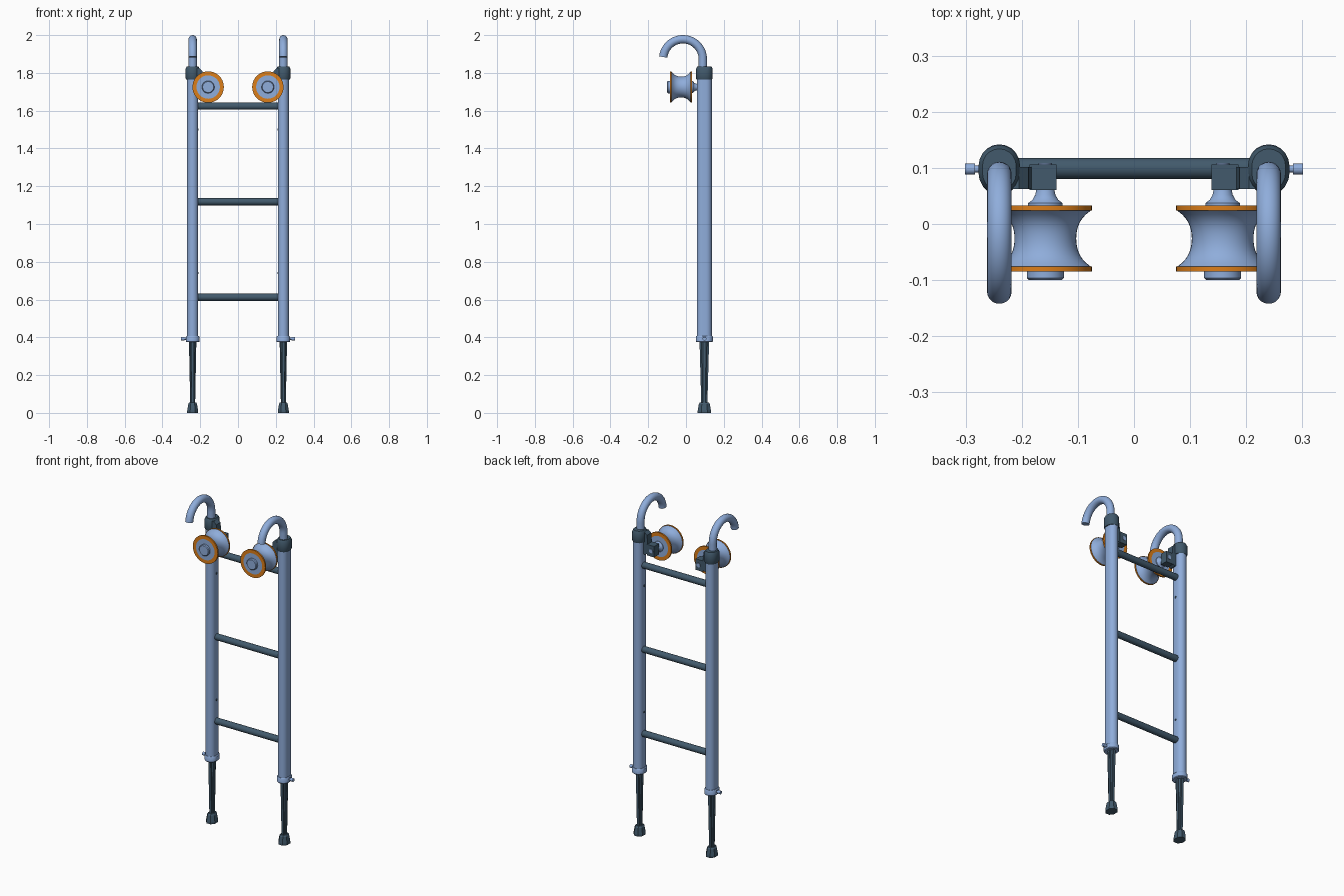
import bpy, bmesh, math
from mathutils import Vector

if "Cube" in bpy.data.objects:
    bpy.data.objects.remove(bpy.data.objects["Cube"])


def material(name, rgb):
    m = bpy.data.materials.new(name)
    m.diffuse_color = (*rgb, 1)
    m.use_nodes = True
    m.node_tree.nodes["Principled BSDF"].inputs["Base Color"].default_value = m.diffuse_color
    return m


BLUE = material("light blue metal", (0.275, 0.418, 0.708))
DARK = material("dark slate", (0.054, 0.102, 0.15))
ORANGE = material("orange rubber", (0.72, 0.21, 0.01))
RX, RY = 0.24, 0.097   # rail centre


def finish(bm, name, mats, smooth=True):
    bmesh.ops.remove_doubles(bm, verts=bm.verts, dist=1e-6)
    bmesh.ops.recalc_face_normals(bm, faces=bm.faces)
    me = bpy.data.meshes.new(name)
    bm.to_mesh(me)
    bm.free()
    for m in mats:
        me.materials.append(m)
    ob = bpy.data.objects.new(name, me)
    bpy.context.collection.objects.link(ob)
    if smooth:
        bpy.ops.object.select_all(action='DESELECT')
        ob.select_set(True)
        bpy.context.view_layer.objects.active = ob
        bpy.ops.object.shade_smooth_by_angle(angle=math.radians(35))
    return ob


def loft(name, rings, mat, smooth=True):
    """Skin a list of equal-length point rings and cap both ends."""
    bm = bmesh.new()
    vs = [[bm.verts.new(p) for p in r] for r in rings]
    n = len(vs[0])
    for a, b in zip(vs, vs[1:]):
        for i in range(n):
            j = (i + 1) % n
            bm.faces.new((a[i], a[j], b[j], b[i]))
    bm.faces.new(vs[0])
    bm.faces.new(vs[-1])
    return finish(bm, name, [mat], smooth)


def stadium(cx, hx, hy, z, n=10):
    """Upright section with flat sides and round front and back."""
    pts = []
    for end in (0, 1):
        for i in range(n + 1):
            a = math.pi * (end + i / n)
            pts.append((cx + hx * math.cos(a),
                        RY + (1 - 2 * end) * (hy - hx) + hx * math.sin(a), z))
    return pts


def octagon(cx, hx, hy, z, c=0.45):
    xy = [(1, -c), (1, c), (c, 1), (-c, 1), (-1, c), (-1, -c), (-c, -1), (c, -1)]
    return [(cx + hx * x, RY + hy * y, z) for x, y in xy]


def cross(cx, hx, hy, w, z):
    """Plus-shaped ribbed section."""
    xy = [(hx, -w), (hx, w), (w, w), (w, hy), (-w, hy), (-w, w),
          (-hx, w), (-hx, -w), (-w, -w), (-w, -hy), (w, -hy), (w, -w)]
    return [(cx + x, RY + y, z) for x, y in xy]


def rod_x(name, y, z, stations, mat, n=20):
    """Turned rod along x from (x, radius) stations."""
    return loft(name, [[(x, y + r * math.cos(2 * math.pi * i / n),
                         z + r * math.sin(2 * math.pi * i / n)) for i in range(n)]
                       for x, r in stations], mat)


def turned_y(name, cx, cz, profile, mats, n=40):
    """Turn (radius, y, material of next band) around an axis along y."""
    bm = bmesh.new()
    rings = []
    for r, y, _ in profile:
        if r == 0:
            rings.append([bm.verts.new((cx, y, cz))] * n)
        else:
            rings.append([bm.verts.new((cx + r * math.cos(2 * math.pi * i / n), y,
                                        cz + r * math.sin(2 * math.pi * i / n)))
                          for i in range(n)])
    for k in range(len(rings) - 1):
        a, b = rings[k], rings[k + 1]
        for i in range(n):
            j = (i + 1) % n
            vs = list(dict.fromkeys((a[i], a[j], b[j], b[i])))
            bm.faces.new(vs).material_index = profile[k][2]
    return finish(bm, name, mats)


def box(name, x0, x1, y0, y1, z0, z1, mat):
    return loft(name, [[(x0, y0, z), (x1, y0, z), (x1, y1, z), (x0, y1, z)]
                       for z in (z0, z1)], mat, False)


# Grooved roller: front hub, orange rim, concave waist, orange rim, axle
roller = [(0, -0.100, 0), (0.029, -0.100, 0), (0.033, -0.096, 0), (0.033, -0.085, 0),
          (0.062, -0.085, 1), (0.083, -0.085, 1), (0.083, -0.076, 1)]
for i in range(15):
    t = -1 + 2 * i / 14
    roller.append((0.055 + 0.026 * (0.6 * t * t + 0.4 * t ** 4), -0.026 + 0.050 * t, 0))
roller[-1] = (roller[-1][0], roller[-1][1], 1)
roller += [(0.083, 0.024, 1), (0.083, 0.033, 1), (0.062, 0.033, 0), (0.031, 0.033, 0),
           (0.031, 0.037, 0), (0.023, 0.043, 0), (0.018, 0.052, 0), (0.016, 0.062, 0),
           (0.012, 0.062, 0), (0.012, 0.109, 0), (0, 0.109, 0)]

for s, side in ((-1, "left"), (1, "right")):
    cx = s * RX
    # Main rail
    loft(side + "_rail", [stadium(cx, 0.029, 0.040, z) for z in (0.39, 1.79)], BLUE)
    # Top cap with bevelled edge
    loft(side + "_top_cap", [stadium(cx, hx, hy, z) for hx, hy, z in
         ((0.034, 0.041, 1.765), (0.037, 0.044, 1.770), (0.037, 0.044, 1.822),
          (0.030, 0.037, 1.835))], DARK)
    # Arm hanging from the cap, and the block that holds the axle
    arm = [(0.225, 1.825), (0.205, 1.825), (0.188, 1.81), (0.183, 1.76),
           (0.183, 1.70), (0.205, 1.69), (0.225, 1.70)]
    loft(side + "_bracket_arm", [[(s * x, y, z) for x, z in arm]
                                 for y in (0.062, 0.102)], DARK, False)
    box(side + "_axle_block", s * 0.138, s * 0.186, 0.061, 0.106, 1.692, 1.758, DARK)
    # Roller
    turned_y(side + "_roller", s * 0.158, 1.725, roller, [BLUE, ORANGE])

    # Hook tube bent forward over the top
    path = [(0.089, 1.80)]
    path += [(-0.016 + 0.105 * math.cos(a), 1.873 + 0.105 * math.sin(a))
             for a in (math.radians(174 * i / 24) for i in range(25))]
    rings = []
    for i, (y, z) in enumerate(path):
        p, q = path[max(i - 1, 0)], path[min(i + 1, len(path) - 1)]
        d = Vector((0, q[0] - p[0], q[1] - p[1])).normalized()
        nrm = Vector((0, -d.z, d.y))
        rings.append([Vector((cx, y, z)) + 0.022 * (Vector((1, 0, 0)) * math.cos(b) + nrm * math.sin(b))
                      for b in (2 * math.pi * k / 20 for k in range(20))])
    loft(side + "_hook", rings, BLUE)

    # Bottom collar and its locking pin
    loft(side + "_collar", [stadium(cx, hx, hy, z) for hx, hy, z in
         ((0.033, 0.042, 0.374), (0.036, 0.045, 0.378), (0.036, 0.045, 0.403),
          (0.032, 0.042, 0.408))], BLUE)
    rod_x(side + "_locking_pin", 0.098, 0.393,
          [(s * x, r) for x, r in ((0.265, 0.006), (0.283, 0.006), (0.283, 0.010),
                                   (0.301, 0.010))], BLUE, 16)

    # Tapered ribbed leg and flared foot
    loft(side + "_leg", [cross(cx, 0.020, 0.026, 0.008, 0.40),
                         cross(cx, 0.013, 0.016, 0.007, 0.04)], DARK, False)
    loft(side + "_leg_core", [octagon(cx, 0.015, 0.018, 0.40),
                              octagon(cx, 0.010, 0.012, 0.04)], DARK, False)
    loft(side + "_foot", [octagon(cx, hx, hy, z) for hx, hy, z in
         ((0.029, 0.035, 0.0), (0.029, 0.035, 0.012), (0.023, 0.029, 0.048),
          (0.018, 0.023, 0.056))], DARK, False)
    # Small rivets on the inner faces
    for z in (1.50, 0.74):
        rod_x(side + "_rivet", RY, z, [(s * 0.215, 0.006), (s * 0.208, 0.006)], DARK, 10)

# Rungs
for name, z in (("lower_rung", 0.612), ("middle_rung", 1.118), ("upper_rung", 1.624)):
    rod_x(name, 0.099, z, [(-0.22, 0.019), (0.22, 0.019)], DARK)
